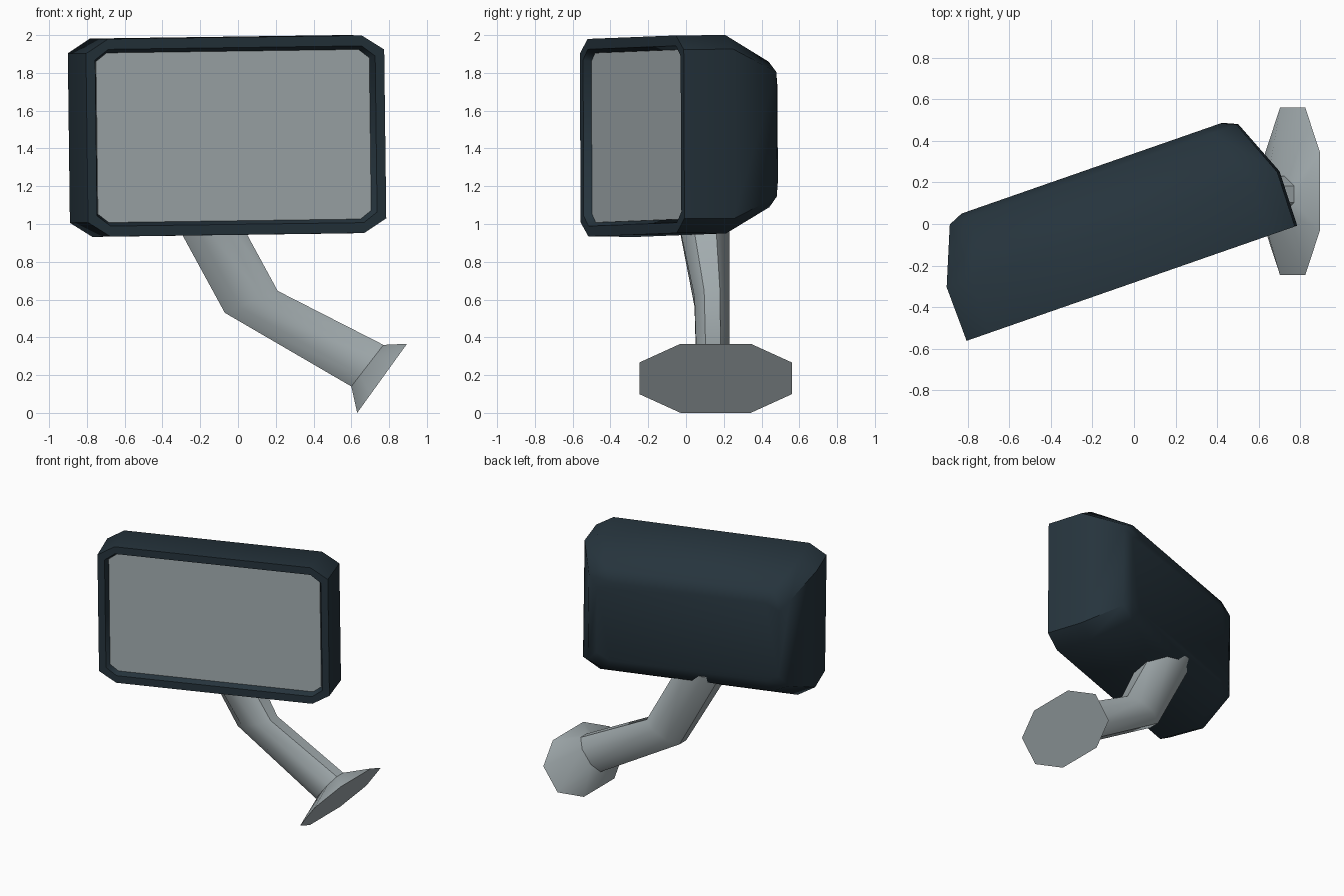
import bpy, bmesh, math
from mathutils import Matrix, Vector

if "Cube" in bpy.data.objects:
    bpy.data.objects.remove(bpy.data.objects["Cube"])


def material(name, rgb):
    m = bpy.data.materials.new(name)
    m.diffuse_color = (*rgb, 1)
    m.use_nodes = True
    m.node_tree.nodes["Principled BSDF"].inputs["Base Color"].default_value = m.diffuse_color
    return m


dark = material("dark blue grey", (0.019, 0.034, 0.046))
grey = material("light grey", (0.37, 0.42, 0.435))


def octagon(w, h, cw, ch):
    """Chamfered rectangle with half sizes w, h and corner cuts cw, ch."""
    return [(w, -h + ch), (w, h - ch), (w - cw, h), (-w + cw, h),
            (-w, h - ch), (-w, -h + ch), (-w + cw, -h), (w - cw, -h)]


def loft(name, rings, mat, angle=50):
    """Bridge eight-sided rings and cap both ends."""
    bm = bmesh.new()
    loops = [[bm.verts.new(p) for p in r] for r in rings]
    if len(loops) > 1:
        for a, b in zip(loops, loops[1:]):
            for i in range(8):
                j = (i + 1) % 8
                bm.faces.new((a[i], a[j], b[j], b[i]))
        bm.faces.new(loops[-1])
    bm.faces.new(loops[0])
    if len(loops) > 1:
        bmesh.ops.recalc_face_normals(bm, faces=bm.faces)
    me = bpy.data.meshes.new(name)
    bm.to_mesh(me)
    bm.free()
    me.materials.append(mat)
    ob = bpy.data.objects.new(name, me)
    bpy.context.collection.objects.link(ob)
    bpy.ops.object.select_all(action='DESELECT')
    ob.select_set(True)
    bpy.context.view_layer.objects.active = ob
    bpy.ops.object.shade_smooth_by_angle(angle=math.radians(angle))
    return ob


# Housing frame: local x is width, local y is depth behind the front rim
frame = (Matrix.Translation((-0.01, -0.285, 1.466))
         @ Matrix.Rotation(math.radians(19.2), 4, 'Z')
         @ Matrix.Rotation(-0.013, 4, 'Y'))


def section(d, w, h, cw, ch):
    return [frame @ Vector((x, d, z)) for x, z in octagon(w, h, cw, ch)]


# Housing shell, from the recess floor over the rim to the back
loft("mirror_housing", [
    section(0.055, 0.763, 0.445, 0.06, 0.045),
    section(0.0, 0.785, 0.468, 0.075, 0.055),
    section(0.0, 0.836, 0.523, 0.125, 0.076),
    section(0.275, 0.842, 0.525, 0.125, 0.076),
    section(0.555, 0.73, 0.385, 0.12, 0.055),
    section(0.586, 0.66, 0.30, 0.10, 0.05),
], dark)

# Mirror glass plate set in the recess
loft("mirror_glass", [
    section(0.040, 0.766, 0.449, 0.06, 0.045),
    section(0.048, 0.766, 0.449, 0.06, 0.045),
], grey, 30)


def ring(centre, axis, half_y, cut=0.55):
    """Octagon spanned by an axis in the xz plane and the y direction."""
    c, a = Vector(centre), Vector((axis[0], 0, axis[1]))
    return [c + a * s + Vector((0, half_y * t, 0))
            for s, t in octagon(1, 1, cut, cut)]


end = ring((0.685, 0.143, 0.25), (0.085, 0.11), 0.088)

# Bent arm
loft("support_arm", [
    ring((-0.225, 0.083, 1.13), (0.172, 0.0), 0.148),
    ring((0.07, 0.138, 0.588), (0.14, 0.058), 0.093),
    end,
], grey)

# Flared mounting foot
loft("mounting_foot", [
    end,
    ring((0.763, 0.157, 0.183), (0.132, 0.183), 0.403, 0.54),
], grey, 40)
